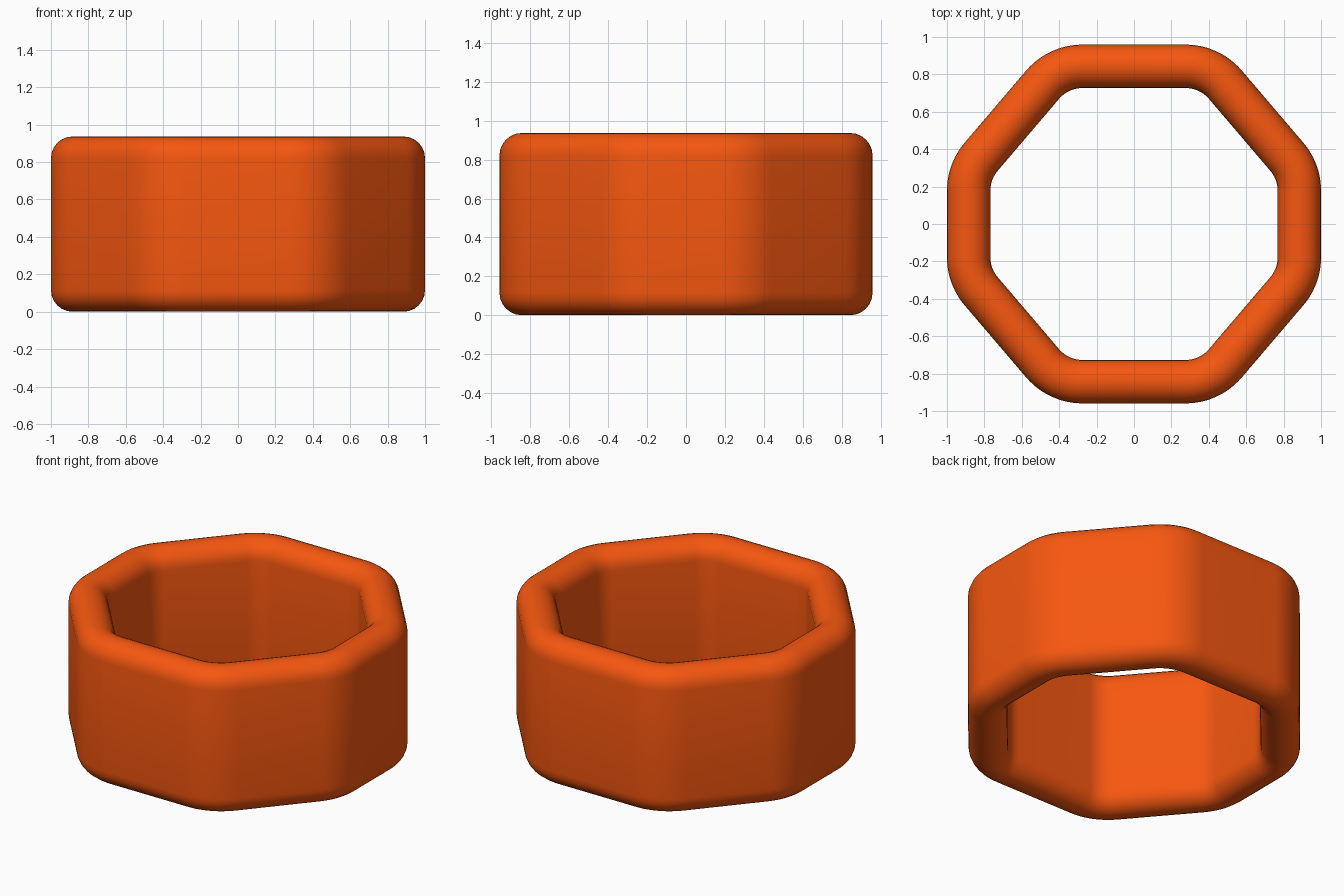
import bpy, bmesh
from math import atan2, cos, sin, pi, tan

if "Cube" in bpy.data.objects:
    bpy.data.objects.remove(bpy.data.objects["Cube"])

HALF_X, HALF_Y, DIAG = 0.884, 0.843, 0.855   # centreline distances of the octagon sides
W, H, R = 0.116, 0.937, 0.28                 # half wall, height, corner radius of centreline
SEG, CAP = 12, 12

# Octagon sides as (normal angle, distance)
a = atan2(0.649, 0.761)
sides = [(0, HALF_X), (a, DIAG), (pi / 2, HALF_Y), (pi - a, DIAG),
         (pi, HALF_X), (pi + a, DIAG), (3 * pi / 2, HALF_Y), (2 * pi - a, DIAG)]

# Rounded centreline: each point is (x, y, outward angle)
path = []
for i, (t0, d0) in enumerate(sides):
    t1, d1 = sides[(i + 1) % 8]
    if t1 < t0:
        t1 += 2 * pi
    # Arc centre lies on both sides moved inward by R
    e0, e1, det = d0 - R, d1 - R, sin(t1 - t0)
    cx = (e0 * sin(t1) - e1 * sin(t0)) / det
    cy = (e1 * cos(t0) - e0 * cos(t1)) / det
    for k in range(SEG + 1):
        t = t0 + (t1 - t0) * k / SEG
        path.append((cx + R * cos(t), cy + R * sin(t), t))

# Wall cross-section with fully rounded top and bottom: (offset, z)
profile = [(W * cos(pi * k / CAP), H - W + W * sin(pi * k / CAP)) for k in range(CAP + 1)]
profile += [(-W * cos(pi * k / CAP), W - W * sin(pi * k / CAP)) for k in range(CAP + 1)]

# Sweep the section around the closed path
bm = bmesh.new()
rings = [[bm.verts.new((x + o * cos(t), y + o * sin(t), z)) for o, z in profile]
         for x, y, t in path]
n = len(profile)
for i, r0 in enumerate(rings):
    r1 = rings[(i + 1) % len(rings)]
    for j in range(n):
        k = (j + 1) % n
        bm.faces.new((r0[j], r1[j], r1[k], r0[k])).smooth = True
bmesh.ops.recalc_face_normals(bm, faces=bm.faces)
mesh = bpy.data.meshes.new("octagonal_ring")
bm.to_mesh(mesh)
bm.free()
ring = bpy.data.objects.new("octagonal_ring", mesh)
bpy.context.collection.objects.link(ring)

# Orange colour
mat = bpy.data.materials.new("orange")
mat.diffuse_color = (0.92, 0.095, 0.005, 1)
mat.use_nodes = True
mat.node_tree.nodes["Principled BSDF"].inputs["Base Color"].default_value = mat.diffuse_color
mesh.materials.append(mat)
